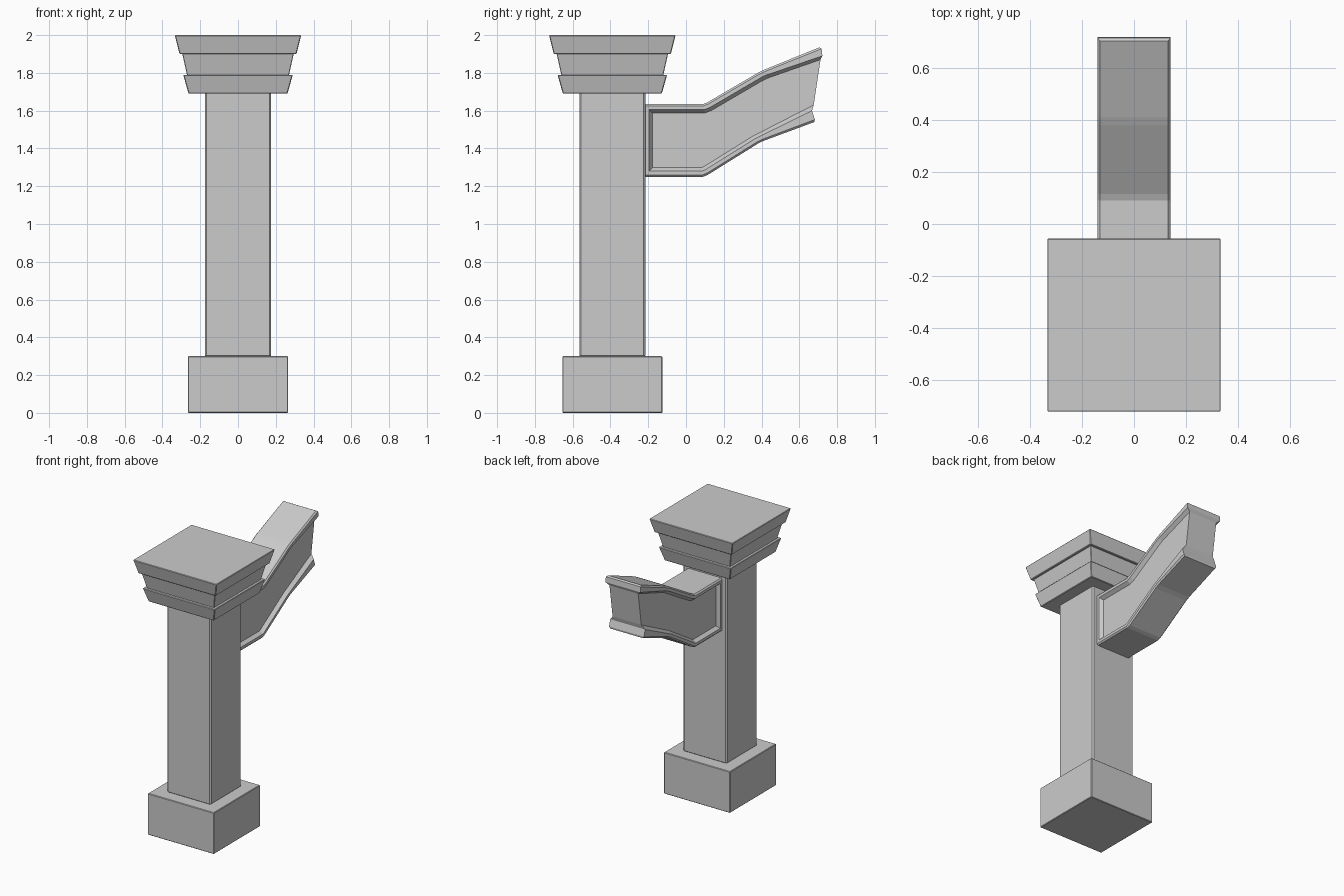
import bpy, bmesh
from mathutils import Vector

if "Cube" in bpy.data.objects:
    bpy.data.objects.remove(bpy.data.objects["Cube"])

CY = -0.39  # pillar centre line


def finish(name, bm, bevel=0.0):
    bmesh.ops.recalc_face_normals(bm, faces=bm.faces)
    me = bpy.data.meshes.new(name)
    bm.to_mesh(me)
    bm.free()
    ob = bpy.data.objects.new(name, me)
    bpy.context.collection.objects.link(ob)
    if bevel:
        m = ob.modifiers.new("bevel", 'BEVEL')
        m.width = bevel
        m.segments = 1
    return ob


def block(name, z0, z1, h0, h1, bevel):
    """Square block that tapers from half width h0 to h1."""
    bm = bmesh.new()
    bmesh.ops.create_cube(bm, size=2)
    for v in bm.verts:
        h, z = (h0, z0) if v.co.z < 0 else (h1, z1)
        v.co = (v.co.x * h, CY + v.co.y * h, z)
    return finish(name, bm, bevel)


# Pillar
block("pillar_base", 0.0, 0.30, 0.265, 0.265, 0.004)
block("pillar_shaft", 0.295, 1.70, 0.175, 0.175, 0.009)
block("capital_lower", 1.69, 1.79, 0.262, 0.29, 0.004)
block("capital_middle", 1.78, 1.91, 0.268, 0.297, 0.003)
block("capital_top", 1.90, 2.0, 0.31, 0.335, 0.004)

# Rail outline (y, z): along the top, down the pillar side, back along the bottom
outline = [Vector(p) for p in (
    (0.705, 1.935), (0.41, 1.815), (0.38, 1.80), (0.115, 1.645), (0.09, 1.635),
    (-0.225, 1.635),
    (-0.225, 1.25), (0.09, 1.25), (0.115, 1.26), (0.38, 1.425), (0.41, 1.44),
    (0.68, 1.54))]
# Inward offset and half width for each step of the framed cross-section
levels = [(0.0, 0.131), (0.010, 0.14), (0.030, 0.14), (0.048, 0.115)]
# Broken end of the rail, one top and bottom point per level
top_end = [(0.705, 1.935), (0.718, 1.928), (0.722, 1.89), (0.712, 1.87)]
low_end = [(0.68, 1.54), (0.682, 1.553), (0.667, 1.60), (0.676, 1.63)]


def inset(pts, d):
    res = []
    for i in range(1, len(pts) - 1):
        a = (pts[i] - pts[i - 1]).normalized()
        b = (pts[i + 1] - pts[i]).normalized()
        na, nb = Vector((-a.y, a.x)), Vector((-b.y, b.x))
        res.append(pts[i] + (na + nb) * d / (1 + na.dot(nb)))
    return res


bm = bmesh.new()
sides = []
for s in (-1, 1):
    rings = []
    for k, (d, x) in enumerate(levels):
        pts = [Vector(top_end[k])] + inset(outline, d) + [Vector(low_end[k])]
        rings.append([bm.verts.new((s * x, p.x, p.y)) for p in pts])
    sides.append(rings)
    # Frame strips
    for r, q in zip(rings, rings[1:]):
        for i in range(len(r) - 1):
            bm.faces.new((r[i], r[i + 1], q[i + 1], q[i]))
    # Sunken panel
    p = rings[-1]
    n = len(p)
    for i in range(n // 2 - 1):
        bm.faces.new((p[i], p[i + 1], p[n - 2 - i], p[n - 1 - i]))
L, R = sides
# Outer rim
for i in range(len(L[0]) - 1):
    bm.faces.new((L[0][i], L[0][i + 1], R[0][i + 1], R[0][i]))
# Broken end face
for e in (0, -1):
    for k in range(len(levels) - 1):
        bm.faces.new((L[k][e], L[k + 1][e], R[k + 1][e], R[k][e]))
bm.faces.new((L[-1][0], L[-1][-1], R[-1][-1], R[-1][0]))
finish("stair_rail", bm)
